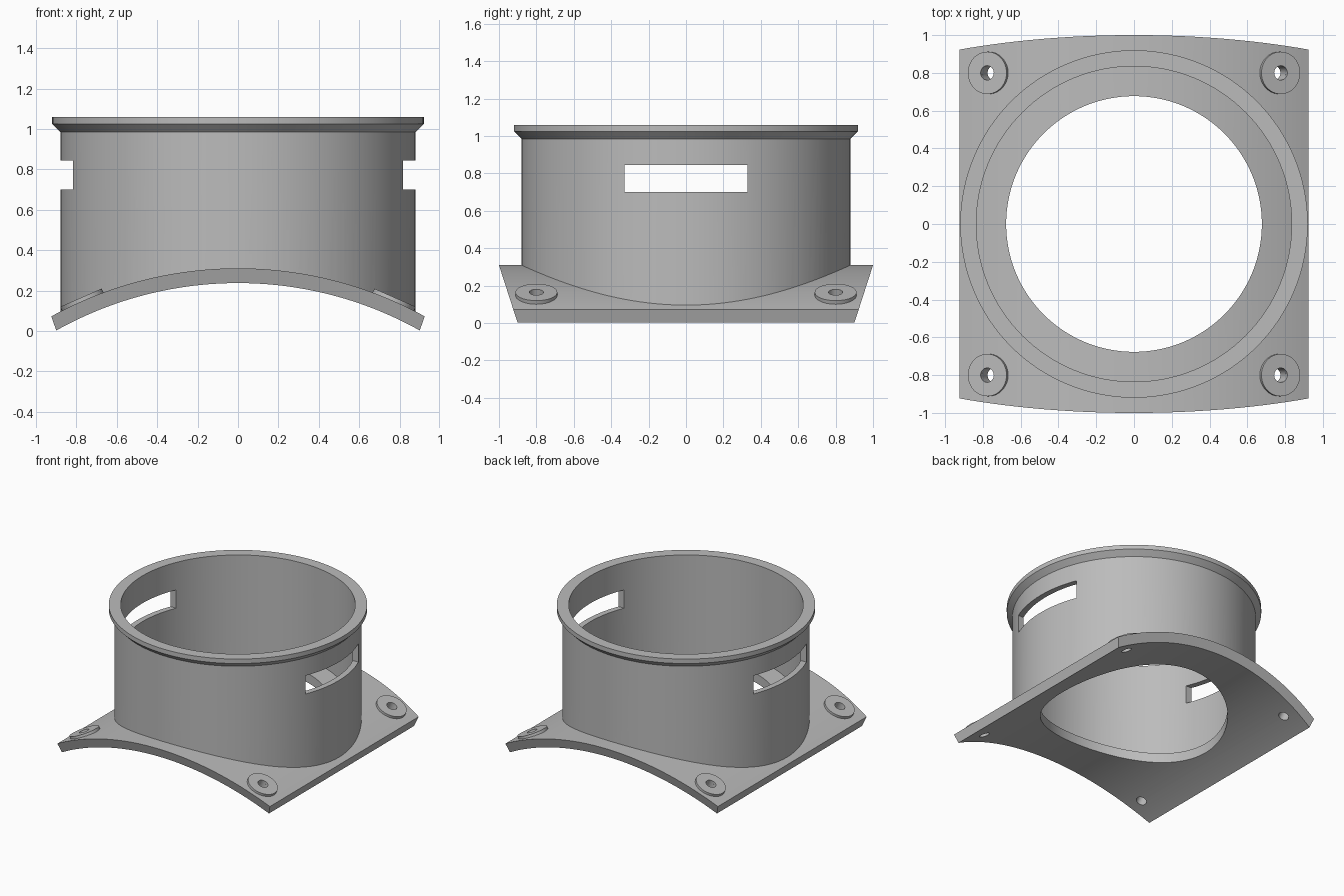
import bpy, bmesh, math
from mathutils import Matrix, Vector

if "Cube" in bpy.data.objects:
    bpy.data.objects.remove(bpy.data.objects["Cube"])

grey = bpy.data.materials.new("plain grey")
grey.use_nodes = True
colour = (0.5, 0.5, 0.5, 1)
grey.diffuse_color = colour
grey.node_tree.nodes["Principled BSDF"].inputs["Base Color"].default_value = colour

SEG = 128
R_TOP, R_UNDER, AXIS_Z = 1.915, 1.842, -1.605   # curved plate radii and axis height
HOLE_X, HOLE_Y = 0.77, 0.80


def make(name, bm):
    bmesh.ops.recalc_face_normals(bm, faces=bm.faces)
    mesh = bpy.data.meshes.new(name)
    bm.to_mesh(mesh)
    bm.free()
    mesh.materials.append(grey)
    ob = bpy.data.objects.new(name, mesh)
    bpy.context.collection.objects.link(ob)
    return ob


def ring(name, profile, seg, matrix=Matrix()):
    """Closed (radius, z) profile turned around the z axis."""
    bm = bmesh.new()
    loops = []
    for i in range(seg):
        a = math.tau * i / seg
        loops.append([bm.verts.new(matrix @ Vector((r * math.cos(a), r * math.sin(a), z)))
                      for r, z in profile])
    n = len(profile)
    for i in range(seg):
        p, q = loops[i], loops[(i + 1) % seg]
        for j in range(n):
            k = (j + 1) % n
            bm.faces.new((p[j], q[j], q[k], p[k]))
    return make(name, bm)


def rod(radius, depth, matrix, seg=SEG):
    bm = bmesh.new()
    bmesh.ops.create_cone(bm, cap_ends=True, segments=seg, radius1=radius,
                          radius2=radius, depth=depth, matrix=matrix)
    return make("cutter", bm)


def cut(ob, cutter):
    mod = ob.modifiers.new("cut", 'BOOLEAN')
    mod.operation = 'DIFFERENCE'
    mod.solver = 'EXACT'
    mod.object = cutter
    bpy.context.view_layer.objects.active = ob
    bpy.ops.object.modifier_apply(modifier=mod.name)
    bpy.data.objects.remove(cutter)


def smooth(ob):
    bpy.ops.object.select_all(action='DESELECT')
    ob.select_set(True)
    bpy.context.view_layer.objects.active = ob
    bpy.ops.object.shade_smooth_by_angle(angle=math.radians(25))


# Saddle plate: arched strip with all four edges leaning outwards
bm = bmesh.new()
rows = []
steps = 64
for i in range(steps + 1):
    t = 2 * i / steps - 1
    row = []
    for radius, edge in ((R_TOP, 0.924), (R_UNDER, 0.90)):
        a = t * math.asin(edge / radius)
        x, z = radius * math.sin(a), AXIS_Z + radius * math.cos(a)
        y = 0.90 + 0.323 * z
        row.append((bm.verts.new((x, -y, z)), bm.verts.new((x, y, z))))
    (a, b), (c, d) = row
    rows.append((a, b, d, c))
for p, q in zip(rows, rows[1:]):
    for j in range(4):
        k = (j + 1) % 4
        bm.faces.new((p[j], q[j], q[k], p[k]))
bm.faces.new(rows[0])
bm.faces.new(rows[-1])
plate = make("saddle_plate", bm)
cut(plate, rod(0.677, 2, Matrix()))

# Collar with flared rim, trimmed to the arch inside the plate
collar = ring("collar", [(0.835, -0.1), (0.88, -0.1), (0.88, 0.985), (0.92, 1.025),
                         (0.92, 1.06), (0.835, 1.06)], SEG)
trim = Matrix.Translation((0, 0, AXIS_Z)) @ Matrix.Rotation(math.pi / 2, 4, 'X')
cut(collar, rod((R_TOP + R_UNDER) / 2, 3, trim, 512))

# Side slots
bm = bmesh.new()
bmesh.ops.create_cube(bm, size=1, matrix=Matrix.Translation((0, 0, 0.772))
                      @ Matrix.Diagonal((3, 0.656, 0.144, 1)))
cut(collar, make("cutter", bm))

# Corner screw bosses, square to the curved surface
tilt = math.asin(HOLE_X / R_TOP)
for sx, side in ((-1, "right"), (1, "left")):
    for sy, end in ((-1, "front"), (1, "back")):
        m = (Matrix.Translation((0, sy * HOLE_Y, AXIS_Z))
             @ Matrix.Rotation(sx * tilt, 4, 'Y') @ Matrix.Translation((0, 0, R_TOP)))
        cut(plate, rod(0.038, 0.4, m, 32))
        boss = ring(f"{end}_{side}_boss", [(0.038, -0.02), (0.112, -0.02),
                                           (0.112, 0.018), (0.038, 0.018)], 48, m)
        smooth(boss)

smooth(plate)
smooth(collar)
